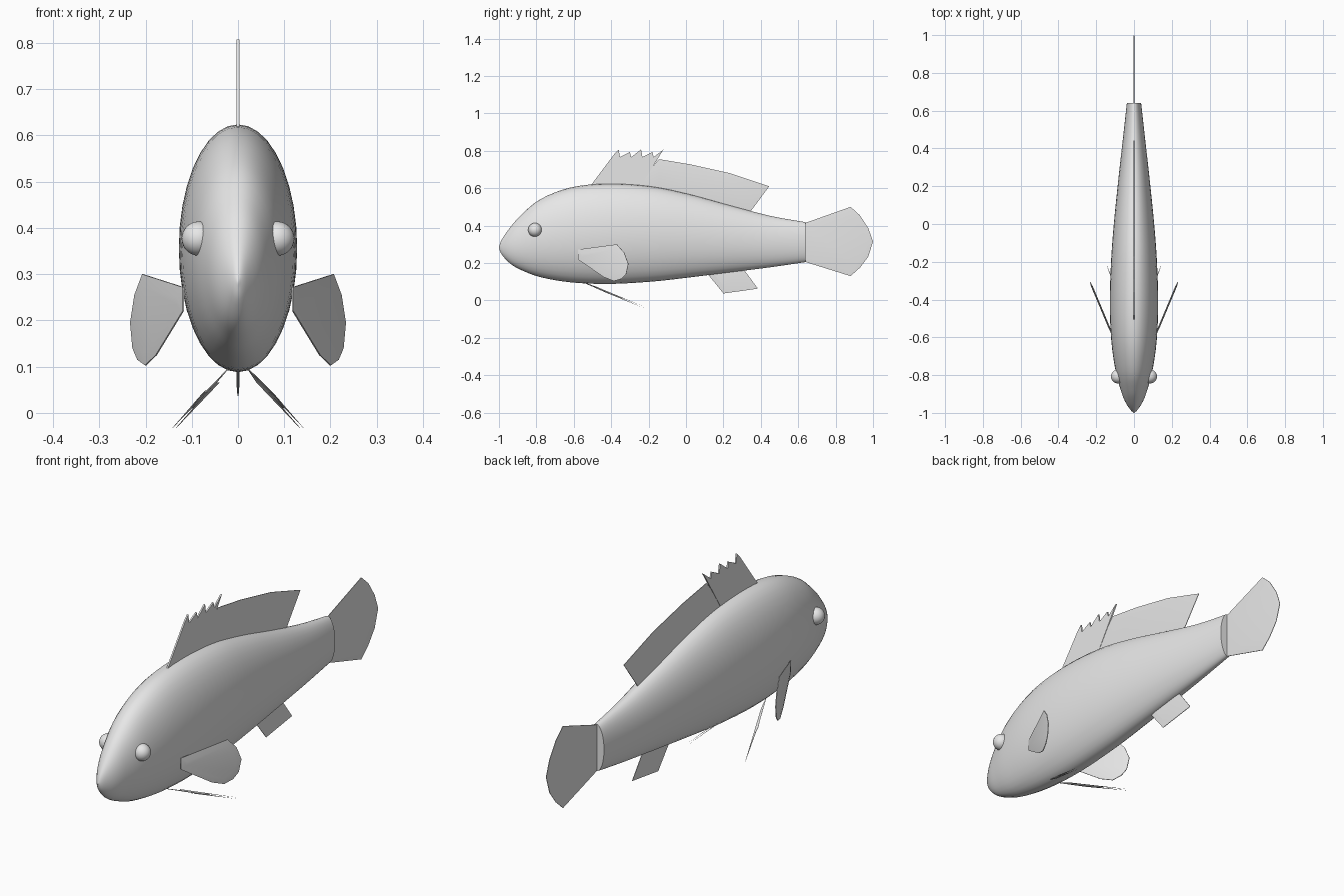
import bpy, bmesh, math
from mathutils import Vector

cube = bpy.data.objects.get("Cube")
if cube:
    bpy.data.objects.remove(cube, do_unlink=True)

grey = bpy.data.materials.new("plain grey")
grey.use_nodes = True
COLOUR = (0.8, 0.8, 0.8, 1)
grey.diffuse_color = COLOUR
grey.node_tree.nodes["Principled BSDF"].inputs["Base Color"].default_value = COLOUR


def finish(bm, name, angle=None):
    bmesh.ops.recalc_face_normals(bm, faces=bm.faces)
    mesh = bpy.data.meshes.new(name)
    bm.to_mesh(mesh)
    bm.free()
    mesh.materials.append(grey)
    obj = bpy.data.objects.new(name, mesh)
    bpy.context.collection.objects.link(obj)
    bpy.ops.object.select_all(action="DESELECT")
    obj.select_set(True)
    bpy.context.view_layer.objects.active = obj
    if angle:
        bpy.ops.object.shade_smooth_by_angle(angle=math.radians(angle))
    else:
        bpy.ops.object.shade_smooth()
    return obj


def spline(points, steps):
    """Smooth curve through the given stations."""
    pts = [points[0]] + points + [points[-1]]
    out = []
    for a, b, c, d in zip(pts, pts[1:], pts[2:], pts[3:]):
        for i in range(steps):
            t = i / steps
            out.append([0.5 * (2 * q + (r - p) * t + (2 * p - 5 * q + 4 * r - s) * t**2
                               + (3 * q - p - 3 * r + s) * t**3)
                        for p, q, r, s in zip(a, b, c, d)])
    return out + [list(points[-1])]


def fin(name, outline, place, thickness=0.007, rim=0.025):
    """Thin plate from a 2D outline, with a softly thinned border."""
    flat = [place(*p) for p in outline]
    normal = Vector()
    for a, b in zip(flat, flat[1:] + flat[:1]):
        normal += a.cross(b)
    normal.normalize()
    bm = bmesh.new()
    edge = thickness * (0.35 if rim else 1)
    rings = [[bm.verts.new(v + normal * side * edge / 2) for v in flat] for side in (1, -1)]
    n = len(flat)
    caps = [bm.faces.new(ring) for ring in rings]
    for i in range(n):
        j = (i + 1) % n
        bm.faces.new((rings[0][i], rings[0][j], rings[1][j], rings[1][i]))
    bmesh.ops.recalc_face_normals(bm, faces=bm.faces)
    if rim:
        bmesh.ops.inset_individual(bm, faces=caps, thickness=rim,
                                   depth=(thickness - edge) / 2, use_even_offset=True)
    return finish(bm, name, 40)


def upright(y, z):
    return Vector((0, y, z))


# Body: elliptical rings lofted along y (y, top, bottom, half width)
stations = [
    (-1.0, 0.285, 0.281, 0.001), (-0.985, 0.325, 0.245, 0.018),
    (-0.94, 0.39, 0.197, 0.047), (-0.88, 0.458, 0.162, 0.07),
    (-0.78, 0.54, 0.125, 0.097), (-0.62, 0.603, 0.097, 0.12),
    (-0.42, 0.624, 0.088, 0.128), (-0.19, 0.61, 0.1, 0.121),
    (0.02, 0.567, 0.123, 0.105), (0.235, 0.508, 0.15, 0.083),
    (0.45, 0.452, 0.177, 0.059), (0.64, 0.418, 0.205, 0.038),
]
SIDES = 36
bm = bmesh.new()
rings = []
for y, top, low, width in spline(stations, 4):
    rings.append([bm.verts.new((width * math.cos(a), y,
                                (top + low) / 2 + (top - low) / 2 * math.sin(a)))
                  for a in (2 * math.pi * k / SIDES for k in range(SIDES))])
for r, s in zip(rings, rings[1:]):
    for k in range(SIDES):
        m = (k + 1) % SIDES
        bm.faces.new((r[k], r[m], s[m], s[k]))
bm.faces.new(rings[0])
bm.faces.new(rings[-1])
finish(bm, "body", 50)

# Tail fin with a rounded trailing edge
fin("tail_fin", [(0.6, 0.405), (0.64, 0.415), (0.88, 0.5), (0.93, 0.455), (0.975, 0.385),
                 (1.0, 0.315), (0.975, 0.235), (0.93, 0.175), (0.88, 0.13),
                 (0.64, 0.205), (0.6, 0.215)], upright)

# Spiny front dorsal fin: leaning spikes along the top edge
spikes = []
for i in range(5):
    y = -0.36 + 0.06 * i
    spikes += [(y, 0.807 - 0.014 * (i % 2)), (y + 0.007, 0.766)]
fin("spiny_dorsal_fin", [(-0.52, 0.6), (-0.385, 0.78)] + spikes[:-1] + [(-0.25, 0.6)],
    upright, rim=0)

# Long rear dorsal fin
fin("rear_dorsal_fin", [(-0.27, 0.605), (-0.145, 0.755), (0.02, 0.728), (0.235, 0.68),
                        (0.445, 0.61), (0.345, 0.475), (0.235, 0.49), (0.02, 0.545),
                        (-0.15, 0.585)], upright)

# Anal fin
fin("anal_fin", [(0.1, 0.155), (0.125, 0.13), (0.2, 0.037), (0.385, 0.063),
                 (0.305, 0.17), (0.28, 0.19)], upright)

# Paired fins and eyes
for name, side in (("left", 1), ("right", -1)):
    fin(name + "_pectoral_fin",
        [(-0.578, 0.272), (-0.37, 0.3), (-0.33, 0.255), (-0.308, 0.195), (-0.32, 0.14),
         (-0.345, 0.115), (-0.385, 0.103), (-0.44, 0.125), (-0.578, 0.22)],
        lambda y, z: Vector((side * (0.12 + 0.42 * (y + 0.575)), y, z)), 0.009)
    fin(name + "_pelvic_fin",
        [(-0.55, 0.02), (-0.41, 0.069), (-0.34, 0.099), (-0.395, 0.085), (-0.48, 0.048)],
        lambda y, x: Vector((side * x, y, 0.085 - 0.3 * (y + 0.52) - 0.3 * (x - 0.03))),
        0.007, 0.008)
    bm = bmesh.new()
    bmesh.ops.create_uvsphere(bm, u_segments=24, v_segments=14, radius=0.037)
    bmesh.ops.translate(bm, verts=bm.verts, vec=(side * 0.085, -0.807, 0.377))
    finish(bm, name + "_eye")
